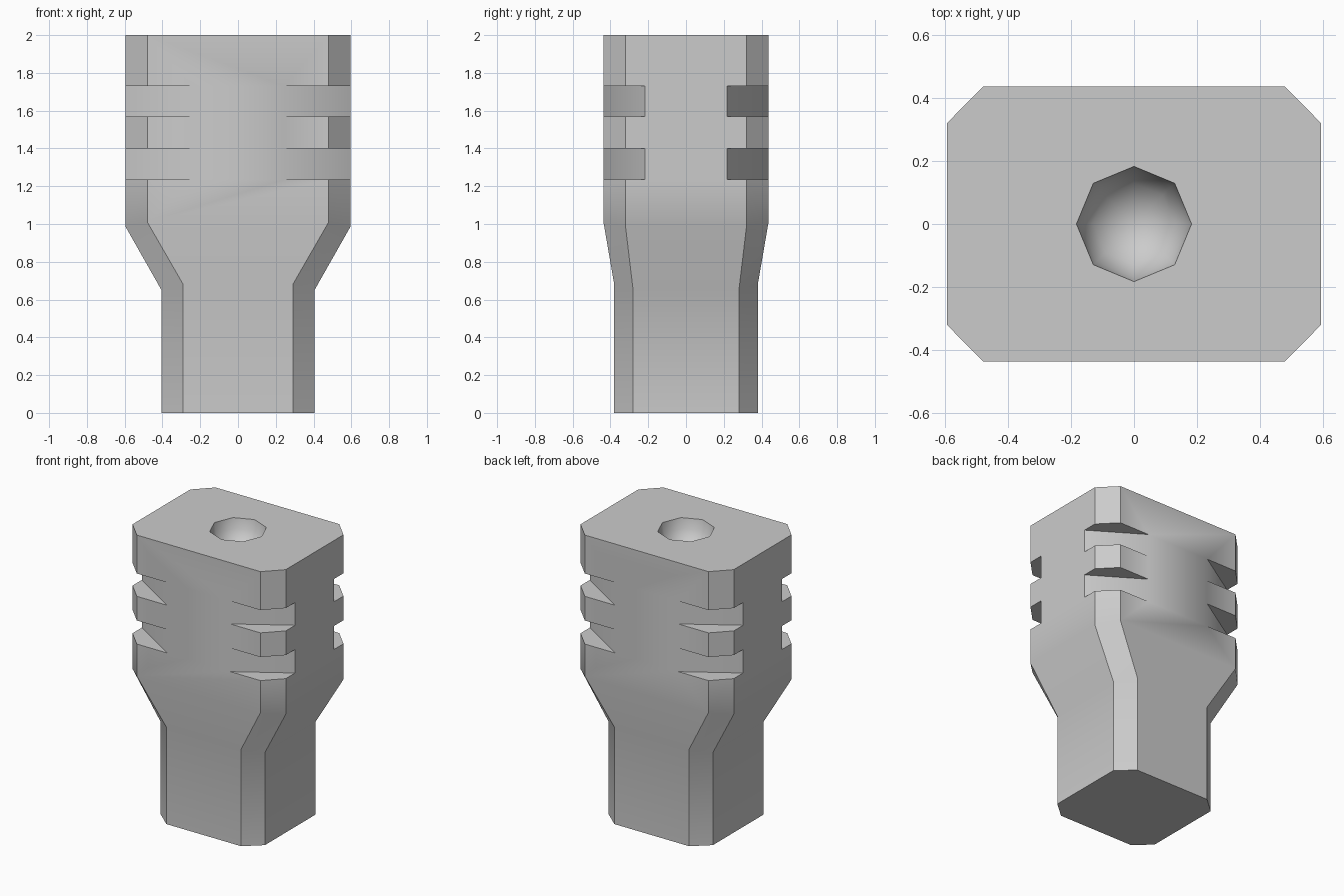
import bpy, bmesh, math
from mathutils import Matrix, Vector

if "Cube" in bpy.data.objects:
    bpy.data.objects.remove(bpy.data.objects["Cube"])


def new_object(name, bm):
    bmesh.ops.recalc_face_normals(bm, faces=bm.faces)
    mesh = bpy.data.meshes.new(name)
    bm.to_mesh(mesh)
    bm.free()
    obj = bpy.data.objects.new(name, mesh)
    bpy.context.collection.objects.link(obj)
    return obj


def ring(bm, ax, ay, az, bx, by, bz):
    """Chamfered rectangle: (ax, ay) on the front/back, (bx, by) on the sides."""
    pts = []
    for sx, sy in ((1, -1), (1, 1), (-1, 1), (-1, -1)):
        pair = [(sx * ax, sy * ay, az), (sx * bx, sy * by, bz)]
        pts += pair if sx * sy < 0 else pair[::-1]
    return [bm.verts.new(p) for p in pts]


# Body: lofted chamfered rectangles, narrow stem below a wide head
bm = bmesh.new()
rings = [ring(bm, *r) for r in (
    (0.29, 0.38, 0.0, 0.405, 0.28, 0.0),
    (0.29, 0.38, 0.68, 0.405, 0.28, 0.65),
    (0.48, 0.437, 1.01, 0.595, 0.32, 0.985),
    (0.48, 0.437, 2.0, 0.595, 0.32, 2.0))]
for lo, hi in zip(rings, rings[1:]):
    for i in range(8):
        j = (i + 1) % 8
        bm.faces.new((lo[i], lo[j], hi[j], hi[i]))
bm.faces.new(rings[0])
bm.faces.new(rings[-1])
body = new_object("peg_body", bm)

# Corner slots: two rows of slanted boxes at the four corners
bm = bmesh.new()
start, end = Vector((0.245, -0.437, 0)), Vector((0.595, -0.217, 0))
along = (end - start).normalized()
outward = Vector((along.y, -along.x, 0))
centre = (start + end) / 2 + outward * 0.15
angle = math.atan2(along.y, along.x)
for z0, z1 in ((1.235, 1.40), (1.57, 1.73)):
    for sx in (1, -1):
        for sy in (1, -1):
            place = (Matrix.Translation((centre.x * sx, centre.y * sy, (z0 + z1) / 2))
                     @ Matrix.Rotation(angle * sx * sy, 4, 'Z')
                     @ Matrix.Diagonal((0.8, 0.3, z1 - z0, 1)))
            bmesh.ops.create_cube(bm, size=1, matrix=place)
slots = new_object("slot_cutter", bm)

# Round socket in the top
bm = bmesh.new()
bmesh.ops.create_uvsphere(bm, u_segments=8, v_segments=8, radius=0.183,
                          matrix=Matrix.Translation((0, 0, 2)))
socket = new_object("socket_cutter", bm)

# Cut, then keep the result as plain mesh
for cutter in (slots, socket):
    cutter.hide_render = True
    mod = body.modifiers.new(cutter.name, 'BOOLEAN')
    mod.operation = 'DIFFERENCE'
    mod.solver = 'EXACT'
    mod.object = cutter
graph = bpy.context.evaluated_depsgraph_get()
result = bpy.data.meshes.new_from_object(body.evaluated_get(graph))
body.modifiers.clear()
body.data = result
for cutter in (slots, socket):
    bpy.data.objects.remove(cutter)

# Smooth bends and socket, sharp chamfers and slots
bm = bmesh.new()
bm.from_mesh(result)


def in_socket(face):
    return all(v.co.xy.length < 0.19 for v in face.verts)


for f in bm.faces:
    f.smooth = True
for e in bm.edges:
    e.smooth = (all(in_socket(f) for f in e.link_faces)
                or e.calc_face_angle(0) < math.radians(35))
bm.to_mesh(result)
bm.free()
